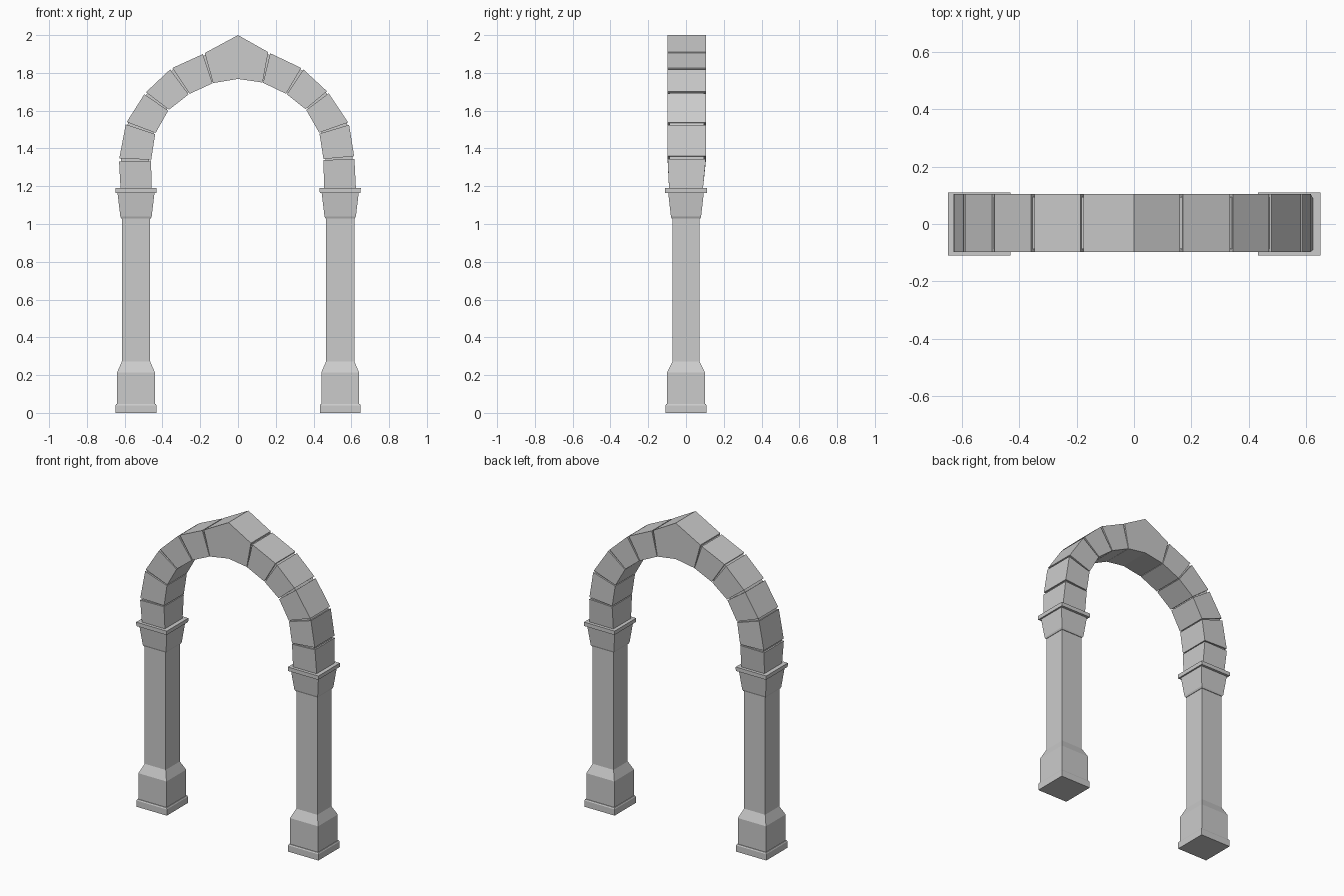
import bpy, bmesh
from mathutils import Vector

if "Cube" in bpy.data.objects:
    bpy.data.objects.remove(bpy.data.objects["Cube"])


def make_object(name, bm):
    bmesh.ops.recalc_face_normals(bm, faces=bm.faces)
    mesh = bpy.data.meshes.new(name)
    bm.to_mesh(mesh)
    bm.free()
    bpy.context.collection.objects.link(bpy.data.objects.new(name, mesh))


def square_stack(name, cx, rings):
    """Loft rectangular rings (half x, half y, z) into a closed solid."""
    bm = bmesh.new()
    loops = [[bm.verts.new((cx + sx * hx, sy * hy, z))
              for sx, sy in ((-1, -1), (1, -1), (1, 1), (-1, 1))]
             for hx, hy, z in rings]
    for a, b in zip(loops, loops[1:]):
        for i in range(4):
            j = (i + 1) % 4
            bm.faces.new((a[i], a[j], b[j], b[i]))
    bm.faces.new(loops[0])
    bm.faces.new(loops[-1])
    make_object(name, bm)


def stone(name, outline, front=-0.097, back=0.105, foot=None):
    """Extrude an xz outline through the arch depth; foot narrows the lowest edge."""
    bm = bmesh.new()
    low = min(p[1] for p in outline)
    sides = []
    for y in (front, back):
        sides.append([bm.verts.new((x, (foot if y > 0 else -foot)
                                    if foot and z < low + 0.02 else y, z))
                      for x, z in outline])
    a, b = sides
    n = len(outline)
    for i in range(n):
        j = (i + 1) % n
        bm.faces.new((a[i], a[j], b[j], b[i]))
    bm.faces.new(a)
    bm.faces.new(b)
    make_object(name, bm)


def toward(p, q, d):
    return p + (q - p).normalized() * d


# Pillars: base with chamfered shoulder, shaft, tapered capital and top slab
for side, cx in (("left", -0.54), ("right", 0.541)):
    square_stack(f"{side}_plinth", cx, [(.108, .108, 0), (.108, .108, .04), (.104, .104, .048)])
    square_stack(f"{side}_base_and_shaft", cx, [
        (.1, .1, .045), (.1, .1, .215), (.075, .072, .272), (.075, .072, 1.04)])
    square_stack(f"{side}_capital", cx, [
        (.078, .076, 1.03), (.083, .08, 1.04), (.098, .094, 1.165)])
    square_stack(f"{side}_capital_slab", cx, [(.108, .11, 1.165), (.109, .11, 1.19)])

# Arch joints: inner x, z then outer x, z, from each springing to the keystone
joints = {
    "left": [(-.458, 1.19, -.622, 1.19), (-.46, 1.338, -.63, 1.339),
             (-.438, 1.479, -.593, 1.534), (-.368, 1.603, -.492, 1.693),
             (-.259, 1.688, -.354, 1.823), (-.132, 1.746, -.18, 1.902)],
    "right": [(.455, 1.19, .624, 1.19), (.453, 1.341, .616, 1.352),
              (.431, 1.481, .587, 1.532), (.36, 1.606, .476, 1.698),
              (.257, 1.688, .341, 1.823), (.13, 1.749, .164, 1.907)],
}

for side, rows in joints.items():
    pts = [(Vector(r[:2]), Vector(r[2:])) for r in rows]
    # Arch stones, with narrow gaps at the joints
    for k, ((i0, o0), (i1, o1)) in enumerate(zip(pts, pts[1:])):
        g = 0 if k == 0 else 1
        stone(f"{side}_arch_stone_{k + 1}", [
            toward(i0, i1, .003 * g), toward(o0, o1, .007 * g),
            toward(o1, o0, .007), toward(i1, i0, .003)],
            foot=.09 if k == 0 else None)
    # Recessed mortar filling each gap
    for k, (i, o) in enumerate(pts[1:]):
        a, b = toward(i, o, .01), toward(o, i, .01)
        d = (b - a).normalized()
        w = Vector((-d.y, d.x)) * .009
        stone(f"{side}_mortar_{k + 1}", [a - w, b - w, b + w, a + w], -.087, .095)

# Pointed keystone
left, right = joints["left"][-1], joints["right"][-1]
stone("keystone", [(left[0], left[1]), (left[2] + .004, left[3] + .003), (0, 2),
                   (right[2] - .004, right[3] + .003), (right[0], right[1]), (0, 1.768)])
